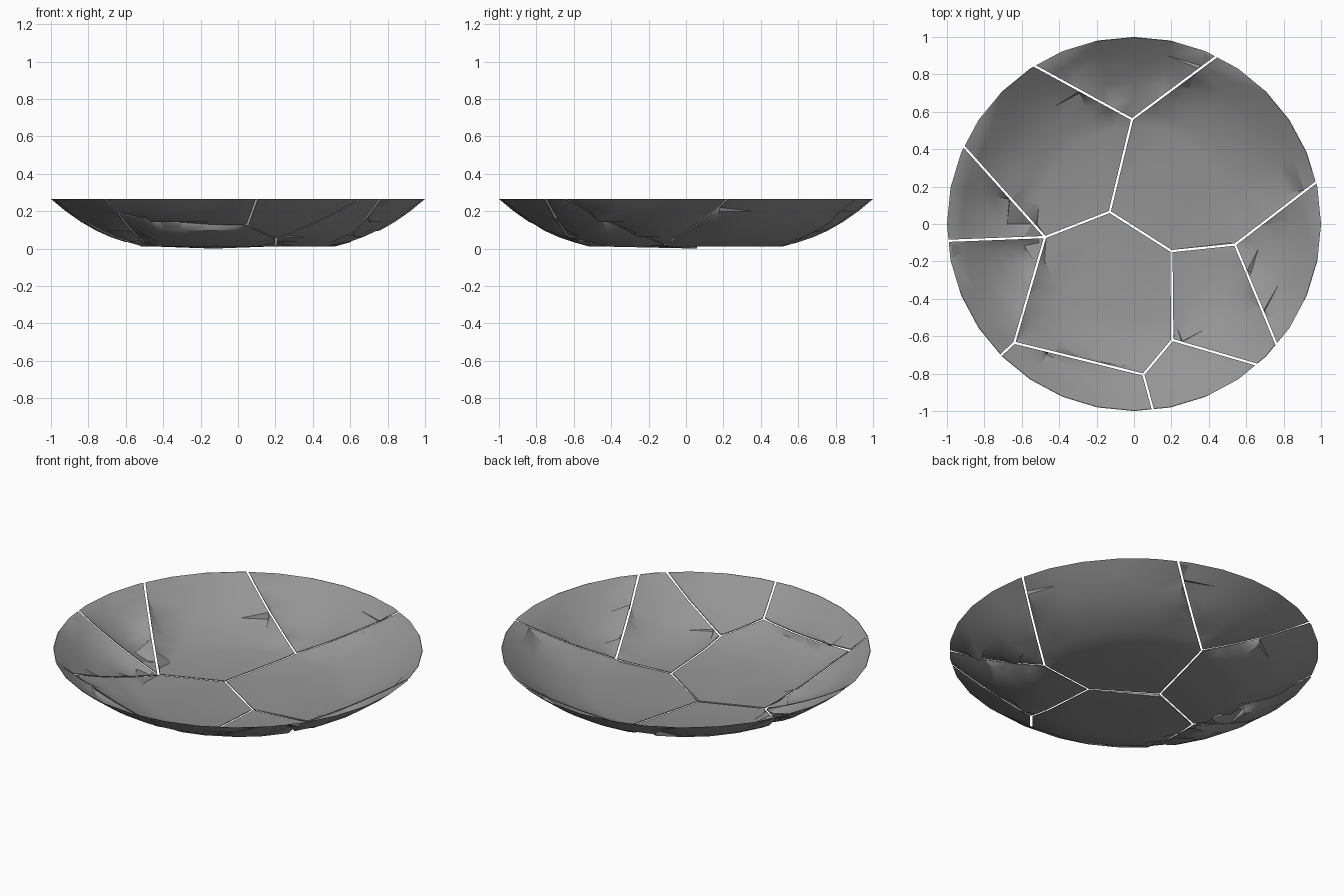
import bpy, bmesh, math
from mathutils import Vector

if "Cube" in bpy.data.objects:
    bpy.data.objects.remove(bpy.data.objects["Cube"])

SEG = 32
GAP = 0.006   # half width of a crack
THICK = 0.004
RIM = 0.265

# outer profile of the dish (radius, height)
OUTER = [(0.52, 0.012), (0.60, 0.034), (0.68, 0.061), (0.76, 0.097),
         (0.84, 0.143), (0.92, 0.199), (1.00, RIM)]
INNER = [(r - 0.002, z + THICK) for r, z in OUTER[:-1]] + [(0.997, RIM)]

# crack junctions and rim ends
P = dict(A=(-0.54, 0.85), C=(-0.01, 0.56), D=(0.44, 0.895), E=(-0.13, 0.065),
         F=(-0.475, -0.07), G=(-0.91, 0.415), H=(-1.0, -0.09), I=(-0.64, -0.635),
         J=(-0.71, -0.70), K=(0.05, -0.805), L=(0.10, -0.99), M=(0.205, -0.62),
         N=(0.65, -0.75), O=(0.20, -0.145), P=(0.54, -0.11), Q=(0.97, 0.22),
         R=(0.76, -0.64))

# crack path of each shard, counter-clockwise (shard lies left of the path)
SHARDS = {
    "back_shard": "ACD", "back_left_shard": "GFECA", "left_shard": "HFG",
    "front_left_shard": "JIFH", "front_shard": "LKIJ",
    "front_right_shard": "NMKL", "right_front_shard": "RPOMN",
    "right_shard": "QPR", "back_right_shard": "DCEOPQ",
    "centre_shard": "EFIKMOE",
}

# dark grey glaze
mat = bpy.data.materials.new("dark_grey")
mat.diffuse_color = (0.3, 0.3, 0.3, 1)
mat.use_nodes = True
mat.node_tree.nodes["Principled BSDF"].inputs["Base Color"].default_value = mat.diffuse_color


def height(r):
    """Height of the dish at a radius."""
    for (r0, z0), (r1, z1) in zip([(0, 0.012)] + OUTER, OUTER):
        if r <= r1:
            return z0 + (z1 - z0) * (r - r0) / (r1 - r0)
    return RIM


def dish():
    """Closed thin dish: outer shell, inner shell, rim."""
    bm = bmesh.new()

    def ring(r, z):
        return [bm.verts.new((r * math.cos(2 * math.pi * i / SEG),
                              r * math.sin(2 * math.pi * i / SEG), z))
                for i in range(SEG)]
    rings = [ring(*p) for p in OUTER + INNER[::-1]]
    for a, b in zip(rings, rings[1:]):
        for i in range(SEG):
            j = (i + 1) % SEG
            bm.faces.new((a[i], a[j], b[j], b[i]))
    bm.faces.new(rings[0][::-1])
    bm.faces.new(rings[-1])
    return bm


def crack_side(a, b):
    """Point and inward normal of the broken edge left of the line a-b."""
    d = (b - a).normalized()
    n = Vector((-d.y, d.x))
    return a + n * GAP, n


def cut(bm, a, b):
    """Keep the part left of the line a-b and close the broken edge."""
    co, n = crack_side(a, b)
    bmesh.ops.bisect_plane(bm, geom=bm.verts[:] + bm.edges[:] + bm.faces[:],
                           dist=1e-6, plane_co=co.to_3d(), plane_no=n.to_3d(),
                           clear_inner=True)
    bmesh.ops.holes_fill(bm, edges=[e for e in bm.edges if e.is_boundary], sides=0)


def straighten(bm, a, b):
    """Pull the broken edge up towards a straight chord."""
    co, n = crack_side(a, b)
    za, zb = height(a.length), height(b.length)
    for v in bm.verts:
        if abs((v.co.xy - co).dot(n)) < 1e-4:
            t = (v.co.xy - a).dot(b - a) / (b - a).length_squared
            t = min(max(t, 0), 1)
            lift = za + (zb - za) * t - height(v.co.xy.length)
            if 0.03 < t < 0.97 and lift > 0 and v.co.z < RIM - 0.001:
                v.co.z = min(v.co.z + 0.65 * lift, RIM)


for name, path in SHARDS.items():
    bm = dish()
    edges = [(Vector(P[a]), Vector(P[b])) for a, b in zip(path, path[1:])]
    for a, b in edges:
        cut(bm, a, b)
    bmesh.ops.triangulate(bm, faces=[f for f in bm.faces if len(f.verts) > 4])
    for a, b in edges:
        straighten(bm, a, b)
    # tiny burr under one corner that touches the ground
    if name == "centre_shard":
        low = min((v for v in bm.verts if v.co.z < 0.0125),
                  key=lambda v: (v.co.xy - Vector(P["E"])).length)
        low.co.z = 0
    bmesh.ops.recalc_face_normals(bm, faces=bm.faces[:])
    me = bpy.data.meshes.new(name)
    bm.to_mesh(me)
    bm.free()
    me.materials.append(mat)
    ob = bpy.data.objects.new(name, me)
    bpy.context.collection.objects.link(ob)
    bpy.ops.object.select_all(action='DESELECT')
    ob.select_set(True)
    bpy.context.view_layer.objects.active = ob
    bpy.ops.object.shade_smooth_by_angle(angle=math.radians(35))
